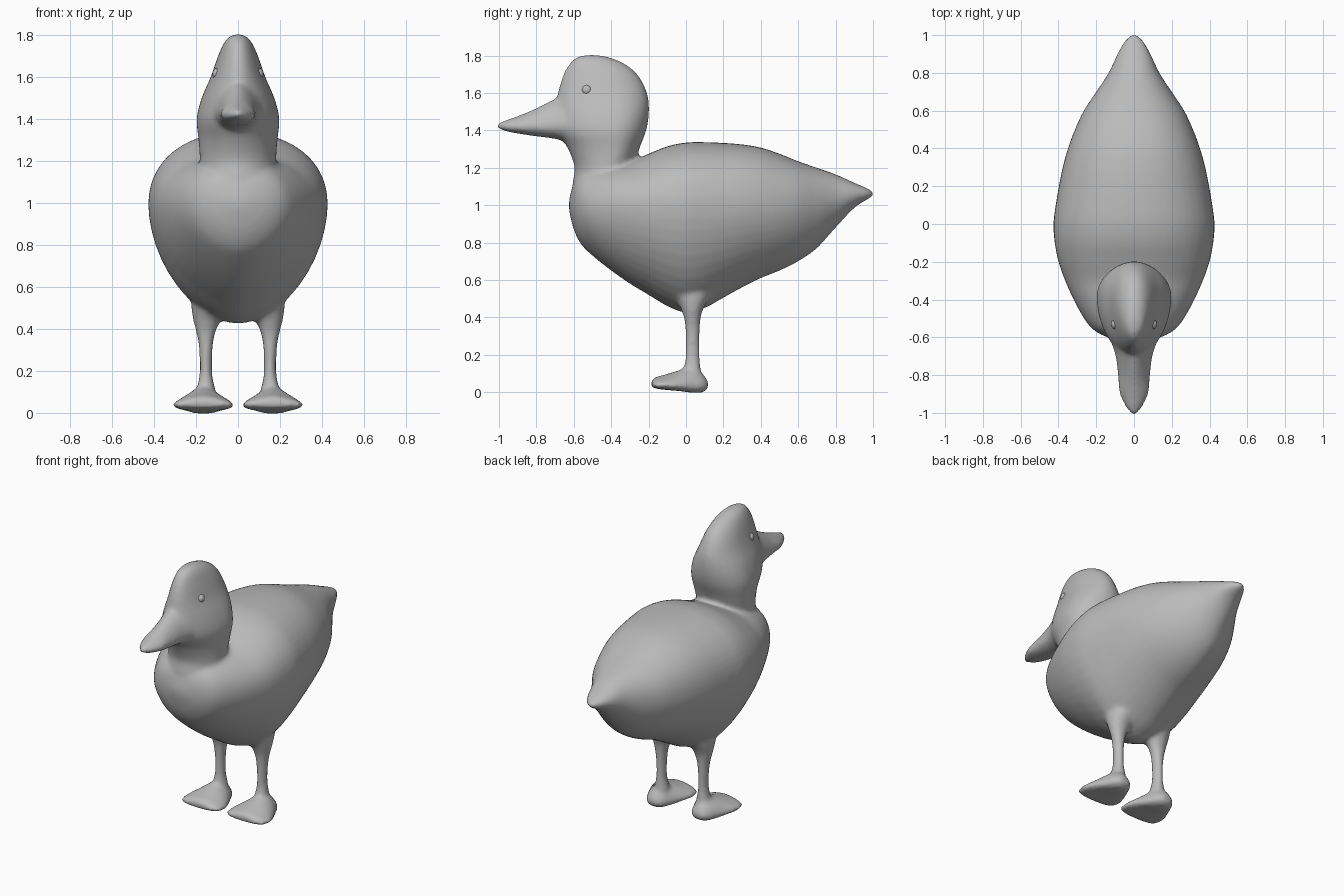
import bpy, bmesh, math
from mathutils import Vector

SIDES = 48
grey = bpy.data.materials.new("plain grey")
grey.diffuse_color = (0.5, 0.5, 0.5, 1)


def resample(rows, steps=5):
    """Smoothly interpolate station rows (Catmull-Rom)."""
    out = []
    for i in range(len(rows) - 1):
        a, b = rows[max(i - 1, 0)], rows[i]
        c, d = rows[i + 1], rows[min(i + 2, len(rows) - 1)]
        for s in range(steps):
            t = s / steps
            out.append([0.5 * (2 * q + (r - p) * t + (2 * p - 5 * q + 4 * r - u) * t * t
                               + (3 * q - p - 3 * r + u) * t ** 3)
                        for p, q, r, u in zip(a, b, c, d)])
    return out + [list(rows[-1])]


def power(v, e):
    return math.copysign(abs(v) ** (2 / e), v)


def loft(bm, rings):
    """Skin a list of rings and close both ends."""
    loops = [[bm.verts.new(p) for p in ring] for ring in rings]
    for a, b in zip(loops, loops[1:]):
        for i in range(SIDES):
            j = (i + 1) % SIDES
            bm.faces.new((a[i], a[j], b[j], b[i]))
    bm.faces.new(loops[0][::-1])
    bm.faces.new(loops[-1])


def along_y(bm, rows, up=2.0, down=2.0, cx=0.0):
    """Rows: y, top z, bottom z, half width, z of the widest line."""
    rings = []
    for y, top, bot, w, mid in resample(rows):
        ring = []
        for i in range(SIDES):
            a = 2 * math.pi * i / SIDES
            e = up if math.sin(a) > 0 else down
            h = top - mid if math.sin(a) > 0 else mid - bot
            ring.append((cx + max(w, 0.004) * power(math.cos(a), e), y,
                         mid + max(h, 0.004) * power(math.sin(a), e)))
        rings.append(ring)
    loft(bm, rings)


def along_z(bm, rows, cx=0.0):
    """Rows: z, front y, back y, half width, y of the widest line, x shift."""
    rings = []
    for z, front, back, w, mid, dx in resample(rows):
        ring = []
        for i in range(SIDES):
            a = 2 * math.pi * i / SIDES
            d = back - mid if math.sin(a) > 0 else mid - front
            ring.append((cx + dx + w * math.cos(a), mid + d * math.sin(a), z))
        rings.append(ring)
    loft(bm, rings)


bm = bmesh.new()

# body from breast to tail
along_y(bm, [
    (-0.625, 1.03, 0.97, 0.04, 1.00), (-0.60, 1.12, 0.87, 0.14, 1.00),
    (-0.56, 1.17, 0.79, 0.215, 1.00), (-0.50, 1.20, 0.73, 0.265, 0.99),
    (-0.40, 1.22, 0.65, 0.32, 0.99), (-0.30, 1.235, 0.58, 0.365, 0.99),
    (-0.20, 1.275, 0.52, 0.40, 0.99), (-0.10, 1.315, 0.46, 0.42, 0.99),
    (0.00, 1.335, 0.425, 0.427, 0.99), (0.10, 1.337, 0.45, 0.415, 0.99),
    (0.20, 1.333, 0.505, 0.398, 0.99), (0.30, 1.325, 0.56, 0.378, 0.99),
    (0.40, 1.308, 0.61, 0.35, 0.99), (0.50, 1.275, 0.65, 0.313, 0.99),
    (0.60, 1.235, 0.70, 0.266, 1.00), (0.70, 1.20, 0.77, 0.20, 1.01),
    (0.80, 1.165, 0.88, 0.135, 1.03), (0.90, 1.12, 0.985, 0.088, 1.055),
    (0.97, 1.09, 1.03, 0.05, 1.06), (1.005, 1.07, 1.05, 0.012, 1.06)],
    up=2.2, down=1.8)

# neck and head
along_z(bm, [
    (1.00, -0.60, -0.22, 0.20, -0.40, 0), (1.12, -0.605, -0.25, 0.19, -0.40, 0),
    (1.20, -0.595, -0.275, 0.182, -0.40, 0), (1.30, -0.63, -0.25, 0.188, -0.38, 0),
    (1.40, -0.69, -0.213, 0.197, -0.38, 0), (1.50, -0.70, -0.198, 0.173, -0.38, 0),
    (1.60, -0.685, -0.208, 0.130, -0.40, 0), (1.70, -0.655, -0.26, 0.095, -0.43, 0),
    (1.76, -0.62, -0.335, 0.068, -0.47, 0), (1.79, -0.585, -0.41, 0.043, -0.50, 0),
    (1.803, -0.54, -0.47, 0.015, -0.505, 0)])

# bill
along_y(bm, [
    (-0.52, 1.64, 1.33, 0.13, 1.43), (-0.62, 1.61, 1.335, 0.12, 1.43),
    (-0.70, 1.57, 1.355, 0.098, 1.425), (-0.80, 1.52, 1.368, 0.085, 1.42),
    (-0.88, 1.485, 1.38, 0.081, 1.42), (-0.95, 1.46, 1.392, 0.055, 1.42),
    (-0.985, 1.447, 1.402, 0.032, 1.425), (-1.008, 1.437, 1.412, 0.012, 1.425)],
    up=1.6)

for side in (-1, 1):
    # leg, flaring into the belly and the foot
    along_z(bm, [
        (0.04, -0.03, 0.085, 0.06, 0.035, 0), (0.12, -0.015, 0.08, 0.043, 0.035, 0),
        (0.19, -0.003, 0.073, 0.03, 0.035, 0), (0.30, -0.002, 0.073, 0.032, 0.035, 0),
        (0.38, -0.008, 0.077, 0.045, 0.035, 0), (0.44, -0.025, 0.09, 0.065, 0.035, -side * 0.005),
        (0.52, -0.06, 0.13, 0.085, 0.035, -side * 0.015),
        (0.60, -0.08, 0.15, 0.09, 0.035, -side * 0.03)], cx=side * 0.153)
    # webbed foot
    along_y(bm, [
        (-0.185, 0.06, 0.03, 0.09, 0.043), (-0.165, 0.08, 0.02, 0.135, 0.04),
        (-0.10, 0.098, 0.012, 0.146, 0.037), (-0.03, 0.12, 0.006, 0.122, 0.035),
        (0.04, 0.13, -0.003, 0.088, 0.035), (0.09, 0.10, 0.0, 0.062, 0.04),
        (0.118, 0.06, 0.02, 0.03, 0.04)], up=1.5, down=2.6, cx=side * 0.165)

bmesh.ops.recalc_face_normals(bm, faces=bm.faces)
mesh = bpy.data.meshes.new("bird_body")
bm.to_mesh(mesh)
bm.free()
mesh.materials.append(grey)
body = bpy.data.objects.new("bird_body", mesh)
bpy.context.collection.objects.link(body)

# fuse the parts into one soft skin
remesh = body.modifiers.new("fuse", 'REMESH')
remesh.mode = 'VOXEL'
remesh.voxel_size = 0.014
remesh.use_smooth_shade = True
soften = body.modifiers.new("soften", 'SMOOTH')
soften.factor = 0.5
soften.iterations = 6

# small raised eyes
for name, side in (("left_eye", 1), ("right_eye", -1)):
    bpy.ops.mesh.primitive_uv_sphere_add(segments=20, ring_count=12, radius=0.028,
                                         location=(side * 0.094, -0.53, 1.615))
    eye = bpy.context.object
    eye.name = name
    eye.data.materials.append(grey)
    bpy.ops.object.shade_smooth()
